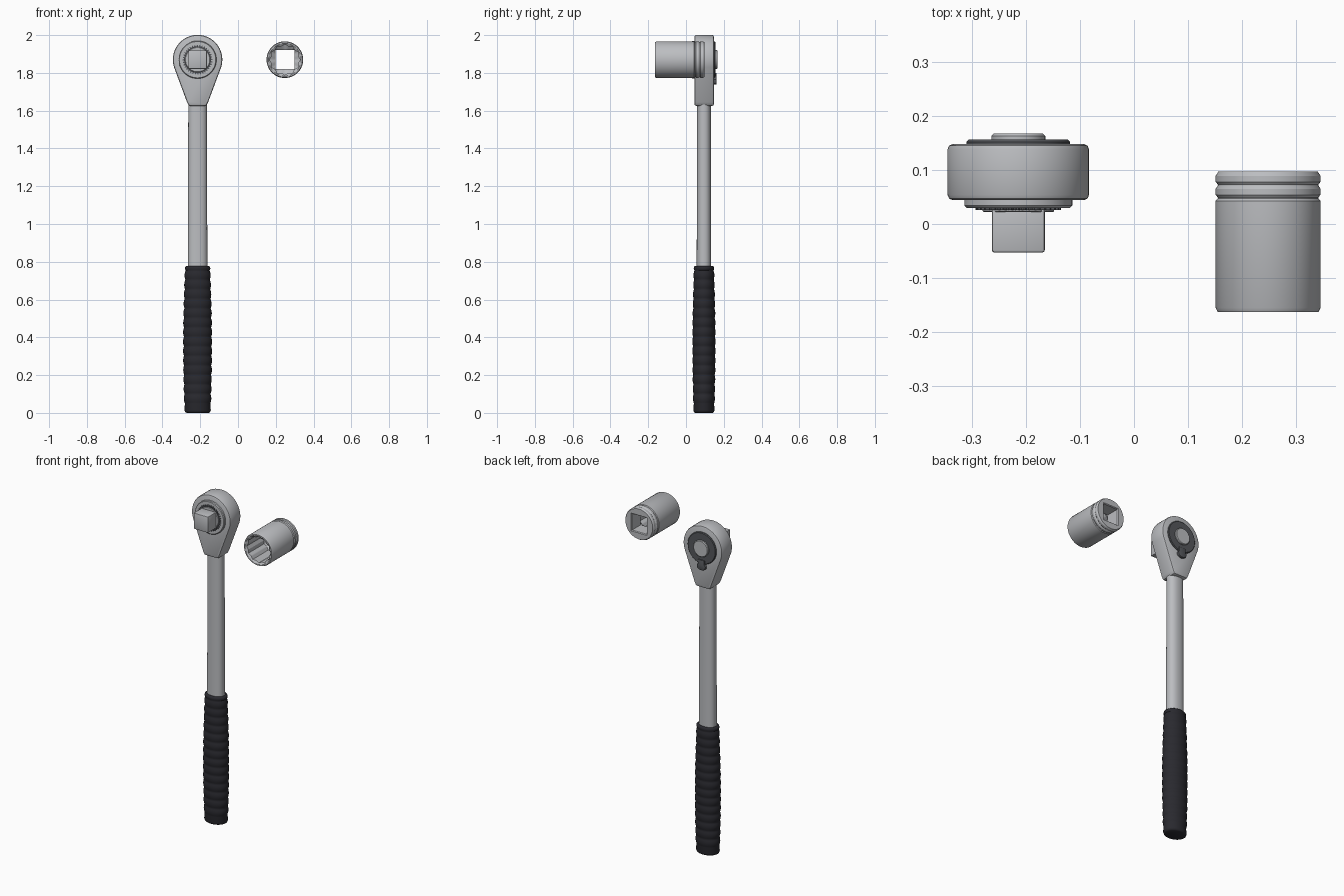
import bpy, bmesh, math
from math import sin, cos, pi, radians

cube = bpy.data.objects.get("Cube")
if cube:
    bpy.data.objects.remove(cube, do_unlink=True)


def material(name, r, g, b, rough=0.5):
    m = bpy.data.materials.new(name)
    m.use_nodes = True
    m.diffuse_color = (r, g, b, 1)
    shader = m.node_tree.nodes["Principled BSDF"]
    shader.inputs["Base Color"].default_value = (r, g, b, 1)
    shader.inputs["Roughness"].default_value = rough
    return m


STEEL = material("steel", 0.50, 0.51, 0.53)
DARK = material("dark metal", 0.09, 0.095, 0.105)
RUBBER = material("black rubber", 0.022, 0.022, 0.028)

WX, WY = -0.214, 0.095     # wrench axis
SX = 0.248                 # socket axis
HZ = 1.87                  # height of head and socket centres


def finish(name, bm, mat, bevel=0, segments=2, angle=30):
    bmesh.ops.recalc_face_normals(bm, faces=bm.faces)
    mesh = bpy.data.meshes.new(name)
    bm.to_mesh(mesh)
    bm.free()
    mesh.materials.append(mat)
    ob = bpy.data.objects.new(name, mesh)
    bpy.context.collection.objects.link(ob)
    bpy.ops.object.select_all(action='DESELECT')
    ob.select_set(True)
    bpy.context.view_layer.objects.active = ob
    if bevel:
        mod = ob.modifiers.new("Bevel", 'BEVEL')
        mod.width, mod.segments = bevel, segments
        mod.limit_method, mod.angle_limit = 'ANGLE', radians(40)
        bpy.ops.object.modifier_apply(modifier="Bevel")
    bpy.ops.object.shade_smooth_by_angle(angle=radians(angle))
    return ob


def loft(name, rings, origin, axis, mat, n=48, closed=False, angle=30):
    """Skin rings of (radius or radius function, squash, offset along axis)."""
    bm = bmesh.new()
    loops = []
    for radius, squash, h in rings:
        loop = []
        for i in range(n):
            a = 2 * pi * i / n
            r = radius(a) if callable(radius) else radius
            u, v = r * cos(a), r * sin(a) * squash
            p = (u, v, h) if axis == 'Z' else (u, h, v)
            loop.append(bm.verts.new([o + c for o, c in zip(origin, p)]))
        loops.append(loop)
    pairs = list(zip(loops, loops[1:]))
    if closed:
        pairs.append((loops[-1], loops[0]))
    else:
        bm.faces.new(loops[0])
        bm.faces.new(loops[-1])
    for a, b in pairs:
        for i in range(n):
            j = (i + 1) % n
            bm.faces.new((a[i], a[j], b[j], b[i]))
    return finish(name, bm, mat, angle=angle)


def disc(name, r, y0, y1, mat, chamfer=0.004):
    """Round plate on the head, chamfered on its outer end."""
    c = math.copysign(chamfer, y1 - y0)
    return loft(name, [(r, 1, y0), (r, 1, y1 - c), (r - chamfer, 1, y1)],
                (WX, 0, HZ), 'Y', mat, 64)


def plate(name, outline, y0, y1, mat, bevel):
    """Extrude an x-z outline from y0 to y1."""
    bm = bmesh.new()
    face = bm.faces.new([bm.verts.new((WX + x, y0, z)) for x, z in outline])
    new = bmesh.ops.extrude_face_region(bm, geom=[face])["geom"]
    verts = [v for v in new if isinstance(v, bmesh.types.BMVert)]
    bmesh.ops.translate(bm, verts=verts, vec=(0, y1 - y0, 0))
    return finish(name, bm, mat, bevel)


# Grip: swelling handle with rounded ribs
rings = [(0.058, 0.8, 0), (0.066, 0.8, 0.004), (0.070, 0.8, 0.014)]
RIBS, STEPS, Z0, Z1 = 14, 8, 0.05, 0.755
for i in range(RIBS * STEPS + 1):
    t = i / (RIBS * STEPS)
    body = 0.066 + 0.004 * (1 - t) + 0.007 * sin(pi * t)
    rib = 0.005 * (abs(sin(pi * i / STEPS)) - 0.6)
    rings.append((body + rib, 0.8, Z0 + (Z1 - Z0) * t))
rings += [(0.068, 0.8, 0.762), (0.066, 0.8, 0.773), (0.060, 0.8, 0.777)]
loft("grip", rings, (WX, WY, 0), 'Z', RUBBER, angle=50)


# Shaft: slightly squared oval bar
def oval(size):
    return lambda a: size / (abs(cos(a)) ** 2.3 + abs(sin(a)) ** 2.3) ** (1 / 2.3)


loft("shaft", [(oval(0.052), 0.74, 0.76), (oval(0.049), 0.74, 1.65)],
     (WX, WY, 0), 'Z', STEEL)

# Head: teardrop body
arc = [radians(-18 + 216 * i / 40) for i in range(41)]
outline = [(0.131 * cos(a), HZ + 0.131 * sin(a)) for a in arc]
outline += [(-0.056, 1.645), (-0.046, 1.625), (0.046, 1.625), (0.056, 1.645)]
plate("head", outline, 0.044, 0.148, STEEL, 0.010)

# Front of head: retaining ring, toothed gear, hub and square drive
disc("retaining_ring", 0.100, 0.06, 0.030, STEEL)
TEETH = 36
loft("gear_ring", [(lambda a: 0.075 + 0.004 * math.copysign(1, sin(TEETH * a + 0.4)), 1, y)
                   for y in (0.04, 0.026)], (WX, 0, HZ), 'Y', DARK, TEETH * 4)
disc("hub", 0.066, 0.04, 0.022, STEEL, 0.002)
S = 0.049
plate("square_drive", [(-S, HZ - S), (S, HZ - S), (S, HZ + S), (-S, HZ + S)],
      0.04, -0.053, STEEL, 0.005)

# Back of head: selector dial, lever and release button
disc("selector_dial", 0.096, 0.14, 0.156, DARK)
half = [(0.022, 1.80), (0.022, 1.772), (0.030, 1.766), (0.026, 1.746), (0.010, 1.738)]
plate("selector_lever", half + [(-x, z) for x, z in reversed(half)],
      0.145, 0.162, DARK, 0.003)
disc("release_button", 0.050, 0.15, 0.167, STEEL)


# Socket: grooved sleeve, twelve-point mouth and square back opening
def star(apothem):
    def radius(a):
        b = a % (pi / 6)
        return apothem / cos(max(b, pi / 6 - b))
    return radius


def square(size):
    return lambda a: size / max(abs(cos(a)), abs(sin(a)))


R = 0.097
rings = [(0.086, 1, -0.163), (0.093, 1, -0.163), (R, 1, -0.155), (R, 1, 0.043)]
for y in (0.047, 0.071):
    rings += [(0.093, 1, y), (0.093, 1, y + 0.002), (R, 1, y + 0.007)]
    rings += [(R, 1, y + 0.018)]
rings += [(0.092, 1, 0.097), (square(0.054), 1, 0.097), (square(0.050), 1, 0.092),
          (square(0.050), 1, 0.01), (star(0.070), 1, -0.005),
          (star(0.070), 1, -0.155)]
loft("socket", rings, (SX, 0, HZ), 'Y', STEEL, 96, closed=True)
